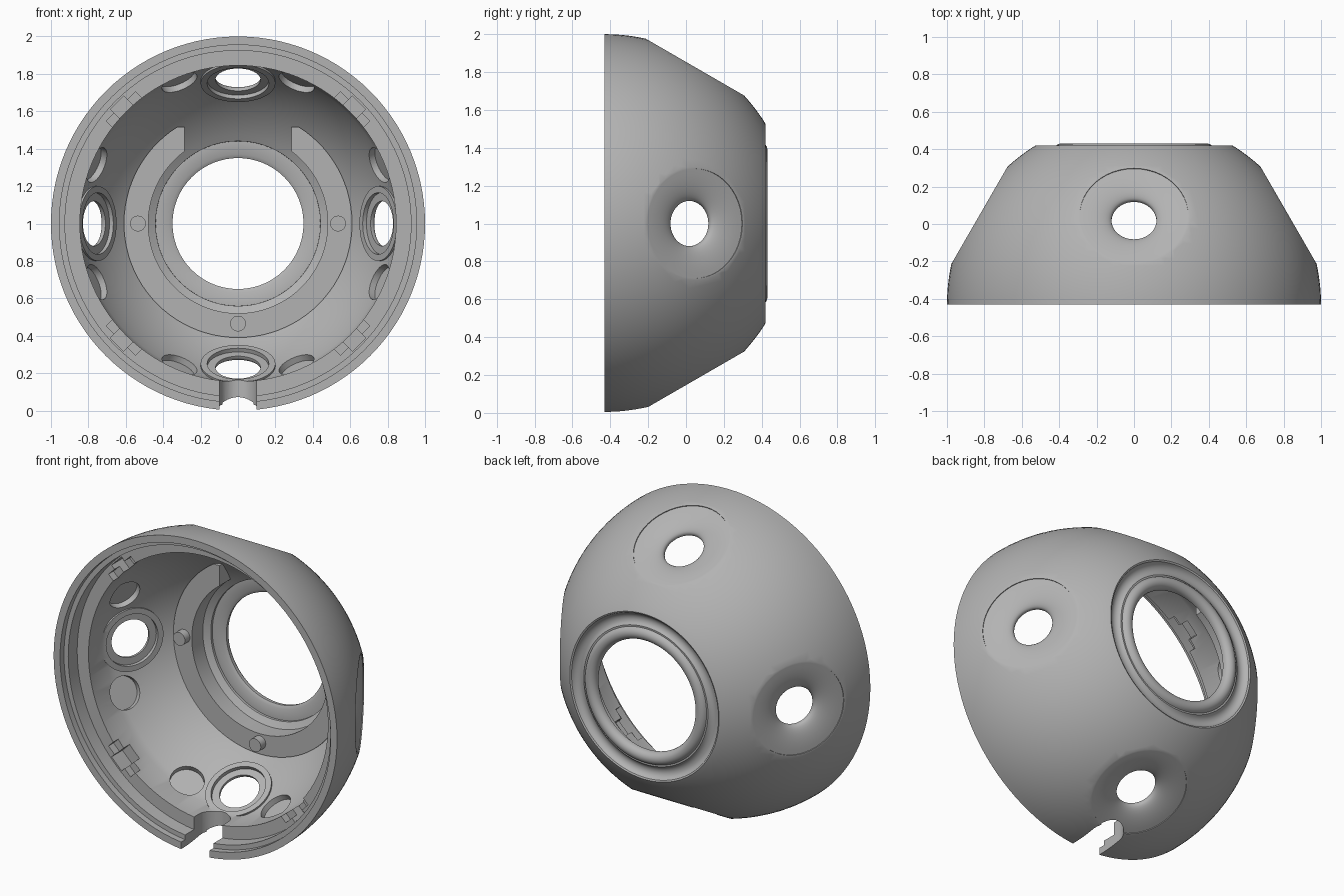
import bpy, bmesh
from math import sin, cos, pi, radians
from mathutils import Vector, Matrix

if "Cube" in bpy.data.objects:
    bpy.data.objects.remove(bpy.data.objects["Cube"])

CENTRE = Vector((0, -0.43, 1))      # centre of the dome sphere
BACK = Vector((0, 1, 0))

grey = bpy.data.materials.new("plain grey")
grey.use_nodes = True
colour = (0.45, 0.45, 0.45, 1)
grey.diffuse_color = colour
grey.node_tree.nodes["Principled BSDF"].inputs["Base Color"].default_value = colour


def arc(cx, cy, r, start, end, n):
    """Points on an arc, angles in degrees."""
    angles = [radians(start + (end - start) * i / n) for i in range(n + 1)]
    return [(cx + r * cos(a), cy + r * sin(a)) for a in angles]


def direction(around, elevation):
    """Unit vector leaning from the rim plane towards the back."""
    a, e = radians(around), radians(elevation)
    return Vector((cos(a) * cos(e), sin(e), sin(a) * cos(e)))


def bridge(bm, ring_a, ring_b):
    """Faces between two closed rings; a ring may be one repeated point."""
    n = len(ring_a)
    for j in range(n):
        k = (j + 1) % n
        corners = dict.fromkeys((ring_a[j], ring_a[k], ring_b[k], ring_b[j]))
        bm.faces.new(list(corners))


def revolve(bm, profile, axis, origin=CENTRE, steps=48, closed=False):
    """Turn (radius, distance) points about an axis through origin."""
    frame = Matrix.Translation(origin) @ axis.to_track_quat('Z', 'Y').to_matrix().to_4x4()
    rings = []
    for r, d in profile:
        if r == 0:
            rings.append([bm.verts.new(frame @ Vector((0, 0, d)))] * steps)
        else:
            turn = [2 * pi * j / steps for j in range(steps)]
            rings.append([bm.verts.new(frame @ Vector((r * cos(t), r * sin(t), d)))
                          for t in turn])
    if closed:
        rings.append(rings[0])
    for a, b in zip(rings, rings[1:]):
        bridge(bm, a, b)


def extrude(bm, outline, offset):
    """Closed prism from a flat outline."""
    near = [bm.verts.new(p) for p in outline]
    far = [bm.verts.new(Vector(p) + Vector(offset)) for p in outline]
    bm.faces.new(near[::-1])
    bm.faces.new(far)
    bridge(bm, near, far)


def finish(bm, name):
    bmesh.ops.recalc_face_normals(bm, faces=bm.faces[:])
    mesh = bpy.data.meshes.new(name)
    bm.to_mesh(mesh)
    bm.free()
    mesh.materials.append(grey)
    obj = bpy.data.objects.new(name, mesh)
    bpy.context.scene.collection.objects.link(obj)
    return obj


def activate(obj):
    bpy.ops.object.select_all(action='DESELECT')
    obj.select_set(True)
    bpy.context.view_layer.objects.active = obj


def smooth(obj):
    activate(obj)
    bpy.ops.object.shade_smooth_by_angle(angle=radians(32))


def combine(target, tool, operation):
    mod = target.modifiers.new(operation.lower(), 'BOOLEAN')
    mod.operation, mod.object, mod.solver = operation, tool, 'MANIFOLD'
    activate(target)
    bpy.ops.object.modifier_apply(modifier=mod.name)
    bpy.data.objects.remove(tool)


# Dome shell: outer sphere, groove, rounded lip, inner sphere, stepped rim
profile = arc(0, 0, 1, 0, 57.3, 24)
profile += [(0.527, 0.849)]
profile += arc(0.475, 0.86, 0.045, -20, -145, 8)
profile += arc(0.39, 0.82, 0.04, 20, 180, 10)
profile += [(0.35, 0.812), (0.37, 0.80), (0.44, 0.80)]
profile += arc(0, 0, 0.9, 60.7, 20.1, 16)
profile += [(0.845, 0.13), (0.925, 0.13), (0.925, 0.04), (0.955, 0.04), (0.955, 0)]
bm = bmesh.new()
revolve(bm, profile, BACK, steps=112, closed=True)
shell = finish(bm, "dome_shell")

# Bosses inside the four side ports
bm = bmesh.new()
for k in range(4):
    revolve(bm, [(0, 0.865), (0.2, 0.865), (0.2, 0.93), (0, 0.93)], direction(90 * k, 30))
combine(shell, finish(bm, "port_bosses"), 'UNION')

# Side ports: counterbore inside, throat, flared dish outside
dish = [(0, 0.8), (0.165, 0.8), (0.165, 0.888), (0.12, 0.888)]
dish += [(0.29 - 0.17 * cos(t), 0.9 + 0.048 * sin(t))
         for t in [pi / 2 * i / 10 for i in range(11)]]
dish += [(0.29, 0.954), (0.36, 0.954), (0.36, 1.1), (0, 1.1)]
bm = bmesh.new()
for k in range(4):
    revolve(bm, dish, direction(90 * k, 30))
    # Shallow round recesses either side of each port
    for side in (-22.5, 22.5):
        revolve(bm, [(0, 0.8), (0.1, 0.8), (0.1, 0.93), (0, 0.93)],
                direction(90 * k + side, 24), steps=32)
combine(shell, finish(bm, "port_cutter"), 'DIFFERENCE')

# Locking slots in the rim ledge: a wide shallow cut, then a narrow deep one
for low, high in (((0.8, 0.1, -0.11), (0.885, 0.18, 0.11)),
                  ((0.79, 0.09, -0.05), (0.915, 0.24, 0.05))):
    low, high = Vector(low), Vector(high)
    bm = bmesh.new()
    for k in range(4):
        frame = Matrix.Translation(CENTRE) @ Matrix.Rotation(radians(45 + 90 * k), 4, 'Y')
        frame = frame @ Matrix.Translation((low + high) / 2)
        bmesh.ops.create_cube(bm, size=1, matrix=frame @ Matrix.Diagonal((*(high - low), 1)))
    combine(shell, finish(bm, "slot_cutter"), 'DIFFERENCE')

# Rounded notch through the rim at the bottom
notch = [(0.1, -0.6), *arc(0, -0.25, 0.1, 0, 180, 20), (-0.1, -0.6)]
bm = bmesh.new()
extrude(bm, [(x, y, -0.1) for x, y in notch], (0, 0, 0.27))
combine(shell, finish(bm, "notch_cutter"), 'DIFFERENCE')
smooth(shell)

# Horseshoe mounting plate, open at the top
outline = [(0.285, 0.515)]
outline += arc(0, 0, 0.61, 57.7, -237.7, 72)
outline += [(-0.285, 0.515)]
outline += arc(0, 0, 0.48, -233.6, 53.6, 72)
bm = bmesh.new()
extrude(bm, [(x, 0.22, 1 + z) for x, z in outline], (0, 0.115, 0))
smooth(finish(bm, "horseshoe_plate"))

# Locating pins on the plate
for name, x, z in (("left_pin", 0.535, 1), ("right_pin", -0.535, 1), ("bottom_pin", 0, 0.465)):
    bm = bmesh.new()
    revolve(bm, [(0, 0), (0.042, 0), (0.042, 0.06), (0, 0.06)], BACK,
            origin=Vector((x, 0.17, z)), steps=32)
    smooth(finish(bm, name))
